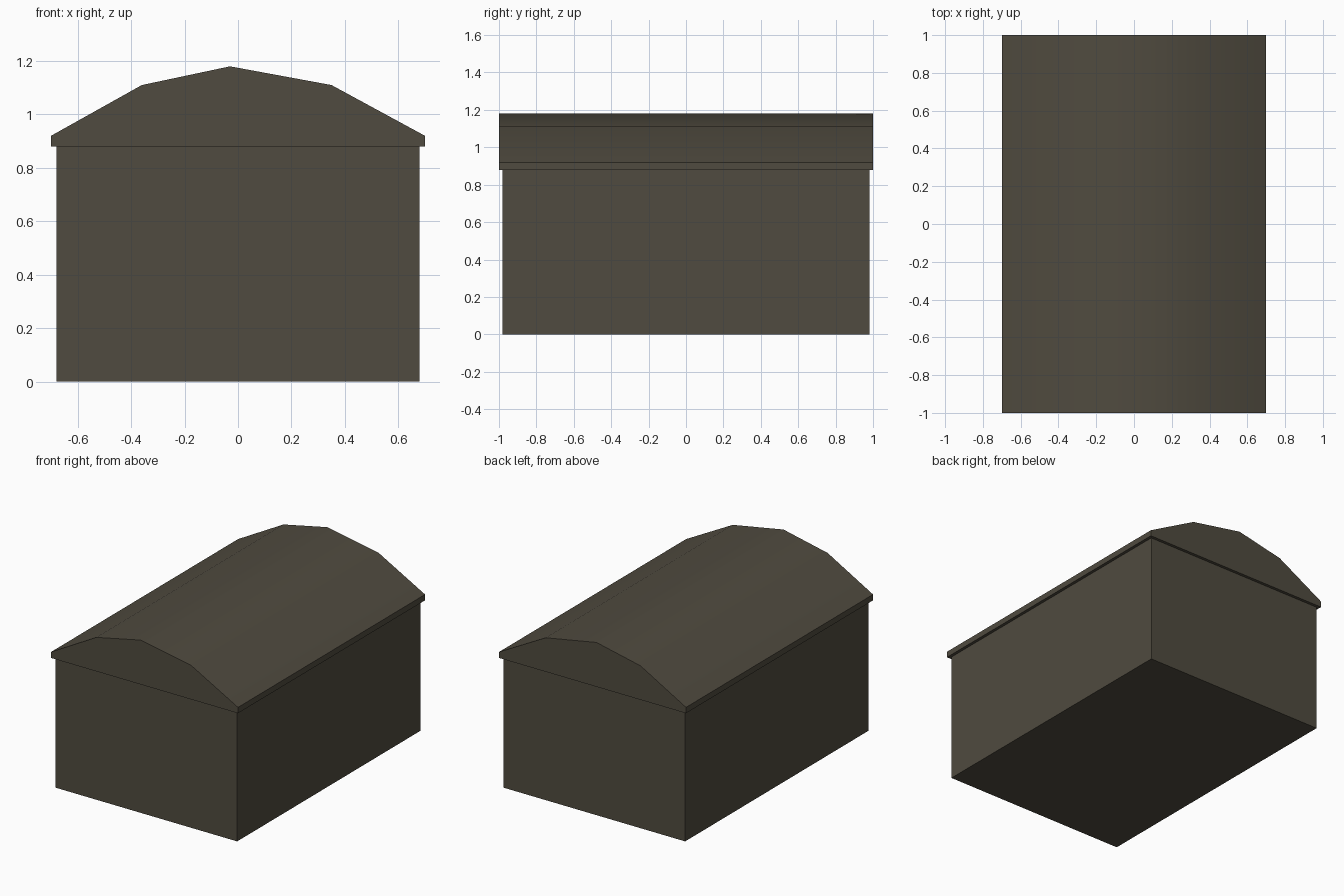
import bpy
import math

cube = bpy.data.objects.get("Cube")
if cube:
    bpy.data.objects.remove(cube, do_unlink=True)

# Single dark olive-brown colour
COLOUR = (0.08, 0.07, 0.05, 1)
mat = bpy.data.materials.new("dark_olive_brown")
mat.use_nodes = True
mat.diffuse_color = COLOUR
bsdf = mat.node_tree.nodes["Principled BSDF"]
bsdf.inputs["Base Color"].default_value = COLOUR
bsdf.inputs["Roughness"].default_value = 0.9


def extrude_profile(name, profile, half_depth):
    """Sweep a closed x-z profile along y into a capped solid."""
    n = len(profile)
    verts = [(x, y, z) for y in (-half_depth, half_depth) for x, z in profile]
    sides = [(i, i + n, (i + 1) % n + n, (i + 1) % n) for i in range(n)]
    caps = [tuple(range(n)), tuple(reversed(range(n, 2 * n)))]
    mesh = bpy.data.meshes.new(name)
    mesh.from_pydata(verts, [], sides + caps)
    mesh.materials.append(mat)
    obj = bpy.data.objects.new(name, mesh)
    bpy.context.collection.objects.link(obj)
    return obj


# Chest body, a plain box
body = extrude_profile("body", [(-0.68, 0), (0.68, 0), (0.68, 0.88), (-0.68, 0.88)], 0.98)

# Faceted barrel lid overhanging the body
lid = extrude_profile("lid", [
    (-0.70, 0.88), (0.70, 0.88), (0.70, 0.92), (0.35, 1.11),
    (-0.03, 1.18), (-0.36, 1.11), (-0.70, 0.92)], 1.0)

# Soft shading over the lid curve, sharp at the rim and ends
bpy.ops.object.select_all(action="DESELECT")
lid.select_set(True)
bpy.context.view_layer.objects.active = lid
bpy.ops.object.shade_smooth_by_angle(angle=math.radians(35))
